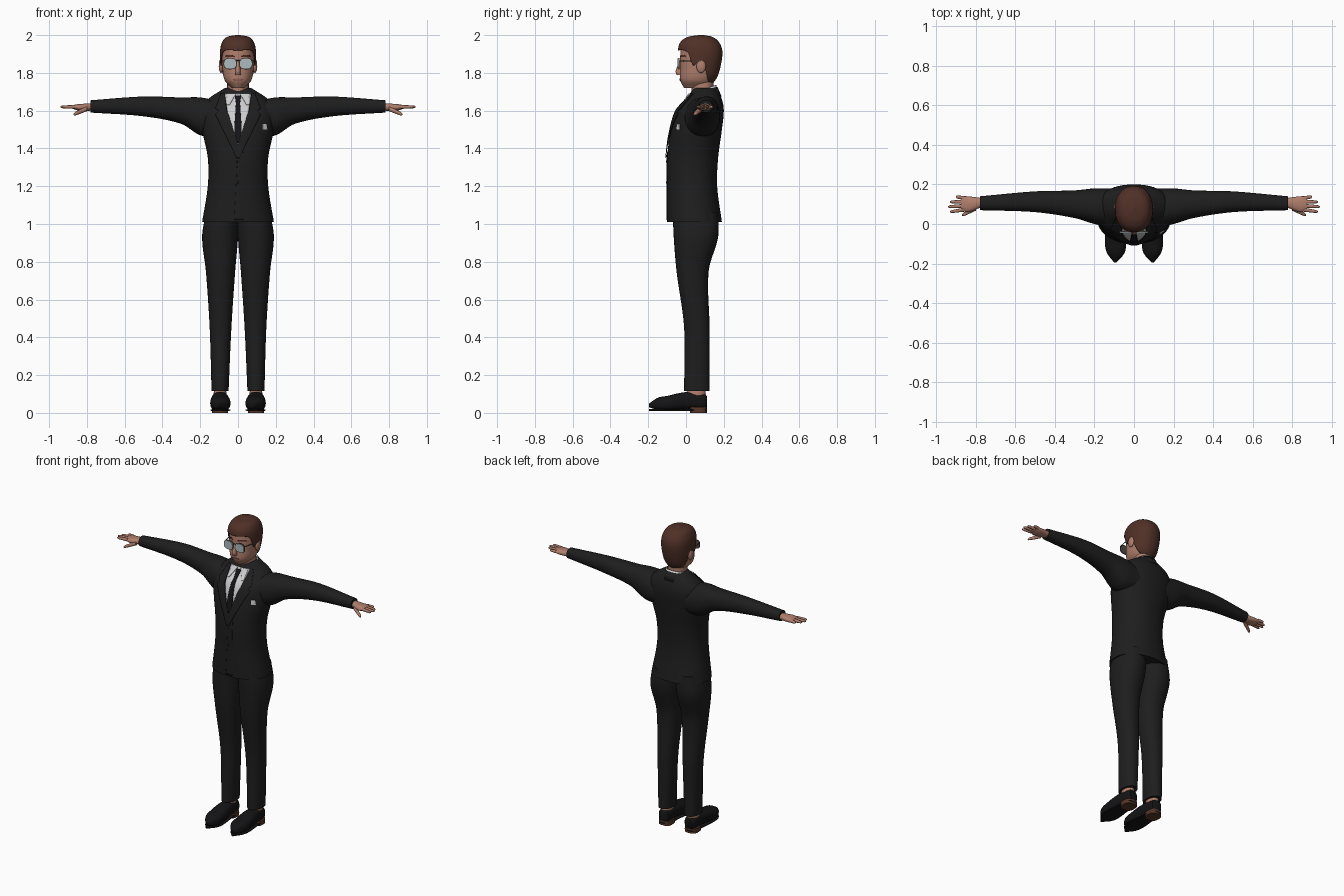
import bpy, bmesh, math

if "Cube" in bpy.data.objects:
    bpy.data.objects.remove(bpy.data.objects["Cube"])


def material(name, *rgb):
    mat = bpy.data.materials.new(name)
    mat.use_nodes = True
    mat.diffuse_color = (*rgb, 1)
    mat.node_tree.nodes["Principled BSDF"].inputs["Base Color"].default_value = (*rgb, 1)
    return mat


SUIT = material("charcoal cloth", .013, .013, .013)
BLACK = material("black leather", .007, .007, .008)
SHIRT = material("white cotton", .62, .62, .64)
SKIN = material("skin", .43, .21, .15)
LIPS = material("lips", .32, .13, .1)
HAIR = material("brown hair", .08, .03, .02)
LENS = material("pale glass", .42, .5, .53)
METAL = material("dark metal", .08, .07, .06)
SOLE = material("brown heel", .09, .035, .02)


def lerp(start, end, s):
    return start + (end - start) * s


def locate(rows, key):
    """Index of the span of rows that holds key, and the fraction along it."""
    i = 0
    while i < len(rows) - 2 and (key - rows[i + 1][0]) * (rows[-1][0] - rows[0][0]) > 0:
        i += 1
    return i, (key - rows[i][0]) / (rows[i + 1][0] - rows[i][0])


def sample(rows, key):
    """Smooth interpolation of the columns of rows at key."""
    i, s = locate(rows, key)
    start, end = rows[i], rows[i + 1]
    before, after = rows[max(i - 1, 0)], rows[min(i + 2, len(rows) - 1)]
    span = end[0] - start[0]
    values = []
    for prev, a, b, following in zip(before[1:], start[1:], end[1:], after[1:]):
        leave = (b - prev) / (end[0] - before[0]) * span
        arrive = (following - a) / (after[0] - start[0]) * span
        ease = s * s * (3 - 2 * s)
        values.append(lerp(a, b, ease) + s * (1 - s) * (leave * (1 - s) - arrive * s))
    return values


def ring_point(box, angle, power):
    """Point of a rounded outline inside box; angle zero is the low side of the second axis."""
    left, right, front, back = box
    s, c = math.sin(angle), -math.cos(angle)
    return (lerp(left, right, .5 + math.copysign(abs(s) ** (2 / power), s) / 2),
            lerp(front, back, .5 + math.copysign(abs(c) ** (2 / power), c) / 2))


def finish(name, bm, mat, thick=0.0, mirror=False):
    """Turn a bmesh into a smooth object with optional thickness and mirrored twin."""
    mesh = bpy.data.meshes.new(name)
    bm.to_mesh(mesh)
    bm.free()
    mesh.shade_smooth()
    mesh.set_sharp_from_angle(angle=math.radians(45))
    mesh.materials.append(mat)
    obj = bpy.data.objects.new(name, mesh)
    bpy.context.collection.objects.link(obj)
    if thick:
        solid = obj.modifiers.new("thickness", "SOLIDIFY")
        solid.thickness, solid.offset = thick, 0
    if mirror:
        obj.modifiers.new("mirror", "MIRROR")


def skin_grid(grid, closed=False, caps=False):
    """Faces over rows of points, optionally joined round and capped."""
    bm = bmesh.new()
    verts = [[bm.verts.new(point) for point in row] for row in grid]
    count = len(grid[0])
    for row, below in zip(verts, verts[1:]):
        for j in range(count if closed else count - 1):
            k = (j + 1) % count
            bm.faces.new((row[j], below[j], below[k], row[k]))
    if caps:
        bm.faces.new(verts[0])
        bm.faces.new(verts[-1])
        bmesh.ops.recalc_face_normals(bm, faces=bm.faces)
    return bm


def loft(name, rows, axis, mat, sides=32, steps=30, power=2.2, mirror=False):
    """Closed skin through rounded sections; rows hold key and the section's limits."""
    place = {"x": lambda key, a, b: (key, a, b), "y": lambda key, a, b: (a, key, b),
             "z": lambda key, a, b: (a, b, key)}[axis]
    grid = []
    for i in range(steps + 1):
        key = lerp(rows[0][0], rows[-1][0], i / steps)
        box = sample(rows, key)
        grid.append([place(key, *ring_point(box, math.tau * j / sides, power))
                     for j in range(sides)])
    finish(name, skin_grid(grid, closed=True, caps=True), mat, mirror=mirror)


def panel(name, body, edge, lift, mat, mirror=False, steps=24, cols=12, power=2.2):
    """Thin plate on the front of a lofted body; edge holds (z, left x, right x) going down."""
    grid = []
    for i in range(steps + 1):
        z = lerp(edge[0][0], edge[-1][0], i / steps)
        k, s = locate(edge, z)
        start, end = (lerp(a, b, s) for a, b in zip(edge[k][1:], edge[k + 1][1:]))
        left, right, front, back = sample(body, z)
        row = []
        for j in range(cols + 1):
            x = lerp(start, end, j / cols)
            across = min(abs(2 * x - left - right) / (right - left), 1)
            bulge = (1 - across ** power) ** (1 / power)
            row.append((x, lerp(back, front, .5 + bulge / 2) - lift, z))
        grid.append(row)
    finish(name, skin_grid(grid), mat, thick=.004, mirror=mirror)


def band(name, width, depth, low, high, mat, gap=0.0, flare=0.0):
    """Tilted collar band round the neck, low and high as (front z, back z)."""
    grid = []
    for (front, back), grow in ((high, 0), (low, flare)):
        row = []
        for j in range(49):
            angle = lerp(gap, math.tau - gap, j / 48)
            c = math.cos(angle)
            row.append(((width + grow) * math.sin(angle), .087 - (depth + grow) * c,
                        lerp(front, back, (1 - c) / 2)))
        grid.append(row)
    finish(name, skin_grid(grid), mat, thick=.007)


def blob(name, centre, radii, mat, mirror=False):
    """Ellipsoid."""
    bm = bmesh.new()
    bmesh.ops.create_uvsphere(bm, u_segments=20, v_segments=14, radius=1)
    bmesh.ops.scale(bm, vec=radii, verts=bm.verts)
    bmesh.ops.translate(bm, vec=centre, verts=bm.verts)
    finish(name, bm, mat, mirror=mirror)


def finger(name, base, tip, radius):
    """Tapered finger along x."""
    rows = []
    for s, taper in ((0, 1), (.9, .7), (1, .3)):
        x, y, z = (lerp(a, b, s) for a, b in zip(base, tip))
        r = radius * taper
        rows.append((x, y - r, y + r, z - r, z + r))
    loft(name, rows, "x", SKIN, sides=12, steps=10, mirror=True)


def sym(*rows):
    """Rows given by half width, balanced about the middle."""
    return [(z, -half, half, *rest) for z, half, *rest in rows]


# Jacket body and sleeves
torso = sym((1.01, .19, -.1, .19), (1.2, .16, -.1, .165), (1.35, .16, -.1, .17),
            (1.5, .19, -.08, .19), (1.6, .195, -.05, .2), (1.66, .16, 0, .19),
            (1.72, .07, .04, .16))
loft("jacket_body", torso, "z", SUIT, sides=64, steps=70)
loft("sleeve", [(.1, -.02, .18, 1.46, 1.65), (.2, 0, .18, 1.47, 1.67),
                (.3, .03, .17, 1.53, 1.67), (.5, .06, .165, 1.57, 1.675),
                (.78, .07, .14, 1.59, 1.655)], "x", SUIT, steps=40, mirror=True)

# Shirt front, tie, lapels, jacket edge and pocket square
panel("shirt_front", torso, sym((1.69, .07), (1.56, .05), (1.42, .01)), .001, SHIRT)
panel("tie", torso, sym((1.68, .017), (1.64, .011), (1.5, .02), (1.43, .01)), .005, BLACK)
panel("shirt_collar_point", torso, [(1.69, .01, .06), (1.63, .045, .06)], .006, SHIRT,
      mirror=True)
panel("lapel", torso, [(1.69, .07, .09), (1.61, .06, .12), (1.6, .06, .1), (1.58, .05, .12),
                       (1.42, 0, .04), (1.35, 0, .01)], .007, SUIT, mirror=True, steps=44)
panel("jacket_front_edge", torso, [(1.38, 0, .03), (1.02, -.02, .03)], .001, SUIT)
panel("pocket_square", torso, [(1.53, .13, .15), (1.5, .13, .155)], .003, SHIRT)
for label, z in (("upper", 1.33), ("lower", 1.22)):
    blob(label + "_button", (0, -.1, z), (.008, .006, .008), BLACK)
band("shirt_collar", .064, .07, (1.645, 1.69), (1.685, 1.735), SHIRT, flare=.006)
band("jacket_collar", .07, .076, (1.64, 1.675), (1.68, 1.725), SUIT, gap=.8, flare=.022)

# Trousers, ankles and shoes
loft("trouser_leg", [(.115, .05, .14, -.01, .125), (.45, .035, .15, -.01, .125),
                     (.75, .015, .17, -.05, .12), (.93, 0, .19, -.065, .17),
                     (1.06, 0, .17, -.07, .17)], "z", SUIT, steps=40, mirror=True)
blob("ankle", (.095, .055, .1), (.034, .05, .05), SKIN, mirror=True)
shoe = [(-.195, .09, .1, .03, .05), (-.15, .05, .135, .015, .08), (-.1, .04, .147, .01, .09),
        (0, .05, .14, .02, .11), (.1, .06, .13, .02, .1), (.11, .08, .12, .03, .09)]
loft("shoe", shoe, "y", BLACK, power=2.5, mirror=True)
loft("shoe_sole", [(y, inner, outer, .01, .02) for y, inner, outer, *_ in shoe], "y", BLACK,
     power=4, mirror=True)
loft("shoe_heel", [(z, .053, .138, .02, .11) for z in (0, .03)], "z", SOLE, power=3, steps=2,
     mirror=True)

# Hands
loft("palm", [(.76, .09, .13, 1.6, 1.64), (.84, .06, .14, 1.6, 1.635),
              (.875, .07, .14, 1.61, 1.63)], "x", SKIN, steps=14, mirror=True)
for i, label in enumerate(("index", "middle", "ring", "little")):
    y = .072 + .02 * i
    finger(label + "_finger", (.86, y, 1.62), (.94 - .01 * (i - 1) ** 2, y + .005 * (i - 2), 1.62),
           .01)
finger("thumb", (.8, .08, 1.61), (.87, .045, 1.58), .013)

# Head, face and ears
head = sym((1.72, .035, -.01, .12), (1.76, .07, -.03, .15), (1.82, .082, -.03, .17),
           (1.9, .085, -.03, .18), (1.95, .075, -.02, .165), (1.98, .05, .02, .13),
           (1.99, 0, .08, .08))
loft("head", head, "z", SKIN, sides=48, steps=54)
loft("neck", [(z, -.057, .057, .03, .145) for z in (1.65, 1.8)], "z", SKIN, steps=2)
loft("nose", sym((1.79, .015, -.05, 0), (1.81, .014, -.055, 0), (1.87, .008, -.03, 0)),
     "z", SKIN, sides=20)
panel("mouth", head, sym((1.77, .02), (1.765, .025), (1.757, .014)), .001, LIPS)
panel("eyebrow", head, [(1.895, .03, .06), (1.885, .015, .065)], .001, HAIR, mirror=True)
blob("ear", (.09, .08, 1.835), (.012, .025, .035), SKIN, mirror=True)

# Hair cap, a grown skull whose lower edge follows the hairline from brow to nape
hair = [(z + .01, left * 1.1, right * 1.1, lerp(front, back, -.05), lerp(front, back, 1.05))
        for z, left, right, front, back in head]
hairline = [(0, 1.92), (1, 1.91), (1.3, 1.84), (1.6, 1.86), (2.2, 1.76), (math.pi, 1.735)]
cap = []
for i in range(41):
    row = []
    for j in range(96):
        angle = math.tau * j / 96
        low, = sample(hairline, min(angle, math.tau - angle))
        z = lerp(hair[-1][0], low, (i / 40) ** 2)
        row.append((*ring_point(sample(hair, z), angle, 2.2), z))
    cap.append(row)
finish("hair", skin_grid(cap, closed=True), HAIR, thick=.004)

# Glasses
for label, y, pad, mat in (("lens", -.045, 0, LENS), ("lens_rim", -.04, .003, METAL)):
    loft(label, [(key, .01 - pad, .073 + pad, 1.822 - pad, 1.876 + pad) for key in (y, y + .005)],
         "y", mat, power=2.7, steps=2, mirror=True)
blob("glasses_bridge", (0, -.04, 1.865), (.014, .004, .003), METAL)
loft("glasses_arm", [(-.04, .07, .075, 1.86, 1.865), (.08, .095, .1, 1.86, 1.865)], "y", METAL,
     sides=8, steps=8, mirror=True)
